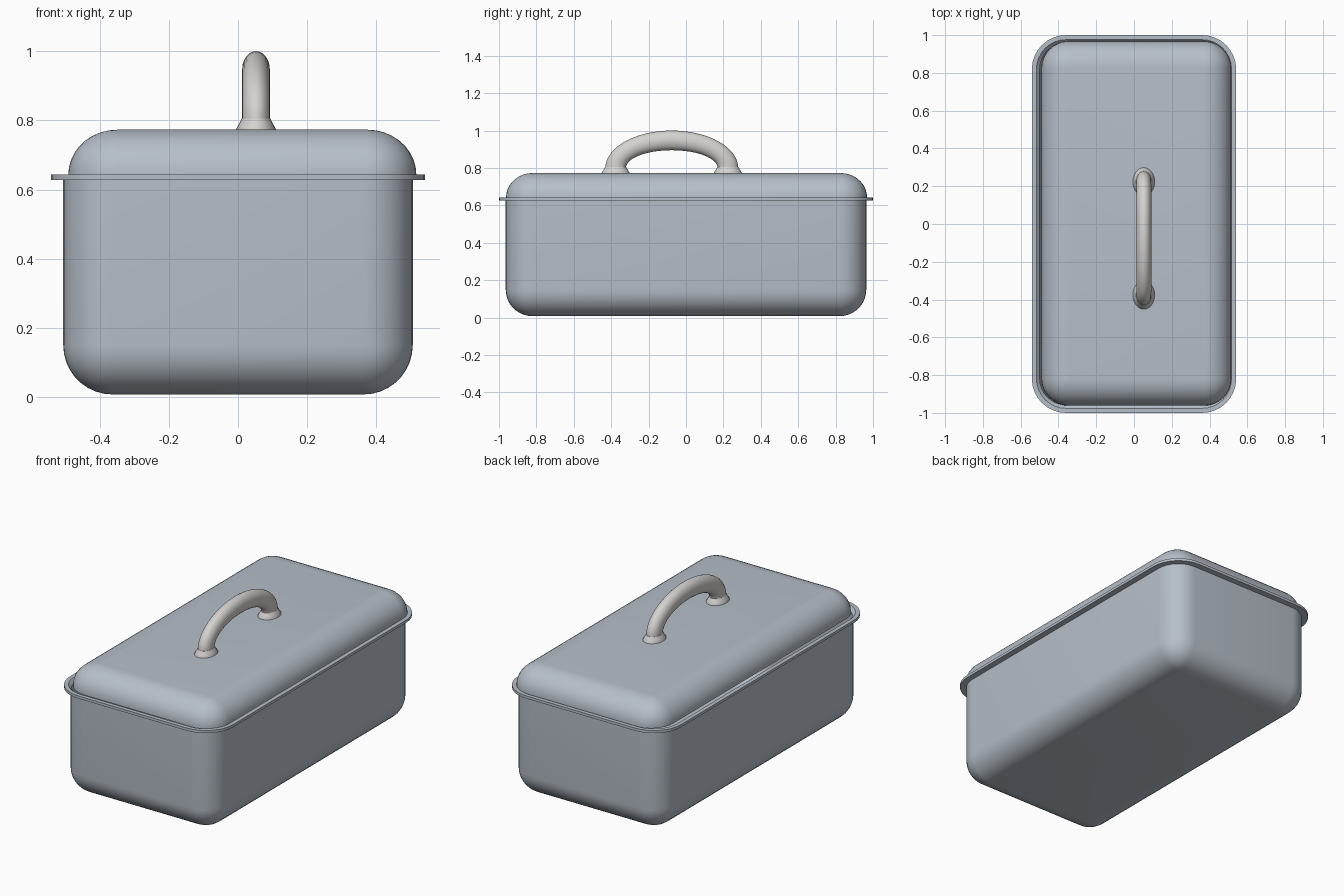
import bpy, bmesh, math
from math import sin, cos, pi

if "Cube" in bpy.data.objects:
    bpy.data.objects.remove(bpy.data.objects["Cube"])


def material(name, rgb):
    m = bpy.data.materials.new(name)
    m.diffuse_color = (*rgb, 1)
    m.use_nodes = True
    m.node_tree.nodes["Principled BSDF"].inputs["Base Color"].default_value = m.diffuse_color
    return m


STEEL = material("blue grey metal", (0.47, 0.52, 0.58))
HANDLE = material("pale warm grey", (0.66, 0.65, 0.63))


def loft(name, rings, mat, angle=35):
    """Skin a list of equal-length point loops and cap both ends."""
    bm = bmesh.new()
    loops = [[bm.verts.new(p) for p in ring] for ring in rings]
    n = len(loops[0])
    for a, b in zip(loops, loops[1:]):
        for i in range(n):
            j = (i + 1) % n
            bm.faces.new((a[i], a[j], b[j], b[i]))
    bm.faces.new(loops[0])
    bm.faces.new(loops[-1])
    bmesh.ops.remove_doubles(bm, verts=bm.verts, dist=0.0004)
    bmesh.ops.recalc_face_normals(bm, faces=bm.faces)
    me = bpy.data.meshes.new(name)
    bm.to_mesh(me)
    bm.free()
    me.materials.append(mat)
    ob = bpy.data.objects.new(name, me)
    bpy.context.collection.objects.link(ob)
    bpy.ops.object.select_all(action='DESELECT')
    ob.select_set(True)
    bpy.context.view_layer.objects.active = ob
    bpy.ops.object.shade_smooth_by_angle(angle=math.radians(angle))
    return ob


def rounded(hx, hy, r, inset, z, cx=0, cy=0, seg=8):
    """Rounded rectangle loop, inset from its nominal outline."""
    rr = max(r - inset, 0.002)
    ax, ay = hx - inset - rr, hy - inset - rr
    pts = []
    for q, (sx, sy) in enumerate([(1, 1), (-1, 1), (-1, -1), (1, -1)]):
        for k in range(seg + 1):
            a = (q + k / seg) * pi / 2
            pts.append((cx + sx * ax + rr * cos(a), cy + sy * ay + rr * sin(a), z))
    return pts


N = 9
quarter = [i / N * pi / 2 for i in range(N + 1)]

# Pan: outer bowl, folded flange, then the inner wall and floor
R, T = 0.142, 0.012
profile = [(R * (1 - sin(a)), 0.008 + R * (1 - cos(a))) for a in quarter]
profile += [(0, 0.627), (-0.036, 0.627), (-0.036, 0.643), (-0.012, 0.643), (0.006, 0.625)]
profile += [(T + (R - T) * (1 - cos(a)), 0.02 + (R - T) * (1 - sin(a))) for a in quarter]
loft("pan", [rounded(0.505, 0.964, 0.145, d, z) for d, z in profile], STEEL)

# Lid: domed shell sitting slightly off centre on the flange
profile = [(0.142 * (1 - cos(a)), 0.643 + 0.13 * sin(a)) for a in quarter]
under = [(0.012 + 0.13 * (1 - cos(a)), 0.637 + 0.124 * sin(a)) for a in quarter]
profile = under[::-1] + [(0, 0.637)] + profile
loft("lid", [rounded(0.503, 0.965, 0.145, d, z, 0.0125, 0.003) for d, z in profile], STEEL)

# Handle arch: tube swept between an inner and an outer half ellipse
HX, HY, HZ = 0.052, -0.076, 0.80
rings = []
for i in range(33):
    t = pi * i / 32
    oy, oz = 0.355 * cos(t), 0.20 * sin(t)
    iy, iz = 0.245 * cos(t), 0.095 * sin(t)
    ring = []
    for k in range(24):
        a = 2 * pi * k / 24
        w = (1 + cos(a)) / 2
        ring.append((HX + 0.04 * sin(a), HY + iy + (oy - iy) * w, HZ + iz + (oz - iz) * w))
    rings.append(ring)
loft("handle_arch", rings, HANDLE)

# Handle feet: flared oval collars
for label, side in (("front", -1), ("back", 1)):
    rings = []
    for rx, ry, z in [(0.058, 0.075, 0.765), (0.058, 0.075, 0.774), (0.049, 0.065, 0.79), (0.041, 0.056, 0.806)]:
        rings.append([(HX + rx * cos(2 * pi * k / 24),
                       HY + side * 0.30 + ry * sin(2 * pi * k / 24), z) for k in range(24)])
    loft("handle_foot_" + label, rings, HANDLE)
